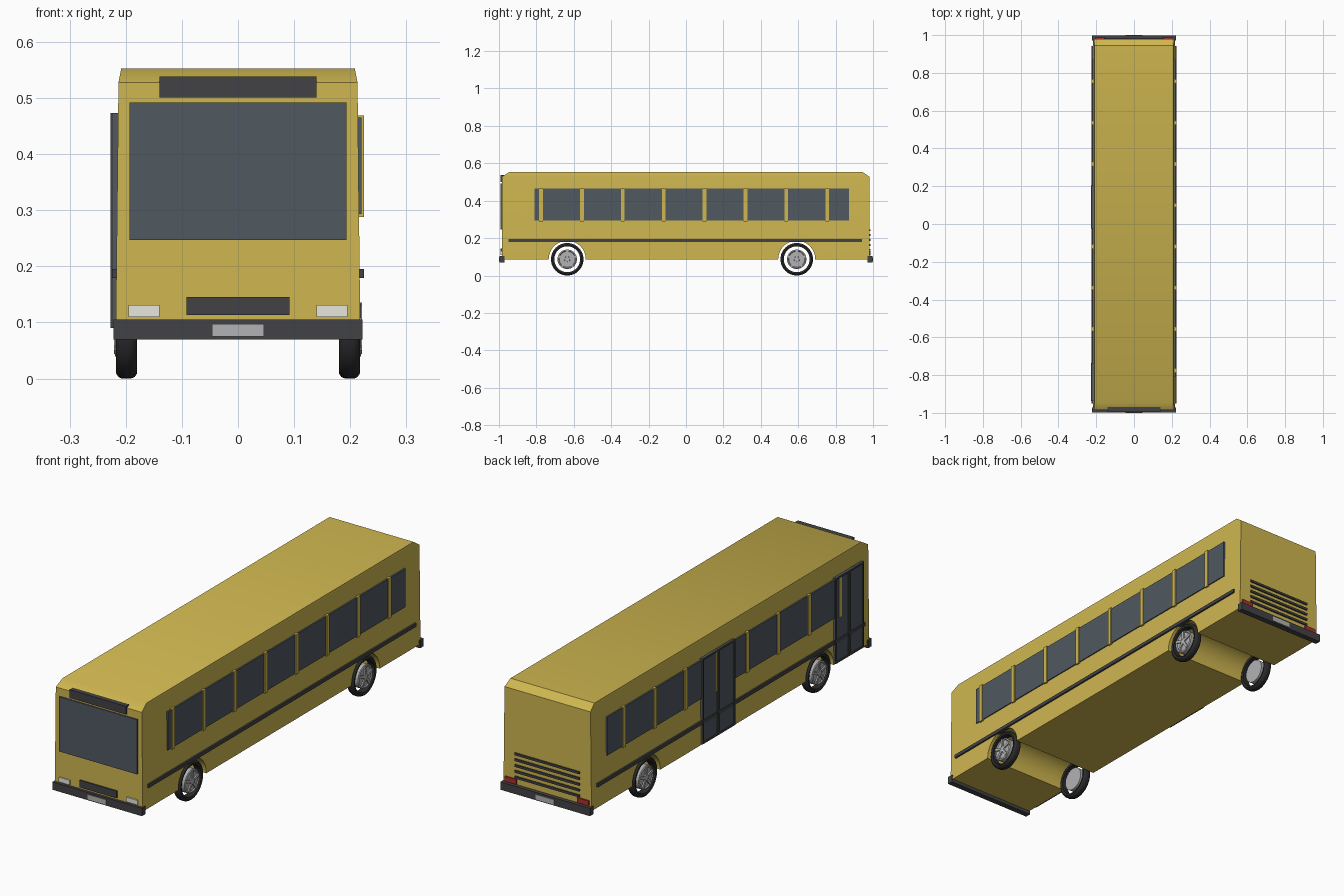
import bpy, bmesh, math
from mathutils import Matrix

if "Cube" in bpy.data.objects:
    bpy.data.objects.remove(bpy.data.objects["Cube"])


def material(name, r, g, b):
    m = bpy.data.materials.new(name)
    m.diffuse_color = (r, g, b, 1)
    m.use_nodes = True
    m.node_tree.nodes["Principled BSDF"].inputs["Base Color"].default_value = m.diffuse_color
    return m


YELLOW = material("yellow_paint", 0.62, 0.47, 0.08)
GLASS = material("tinted_glass", 0.08, 0.10, 0.12)
DARK = material("dark_trim", 0.055, 0.055, 0.06)
RUBBER = material("rubber", 0.025, 0.025, 0.025)
METAL = material("light_metal", 0.45, 0.45, 0.46)
LAMP = material("headlight_lens", 0.8, 0.8, 0.74)
RED = material("tail_lens", 0.4, 0.03, 0.03)


def finish(name, bm, mat):
    bmesh.ops.recalc_face_normals(bm, faces=bm.faces)
    mesh = bpy.data.meshes.new(name)
    bm.to_mesh(mesh)
    bm.free()
    mesh.materials.append(mat)
    ob = bpy.data.objects.new(name, mesh)
    bpy.context.collection.objects.link(ob)
    return ob


def box(name, x, y, z, mat):
    bm = bmesh.new()
    bmesh.ops.create_cube(bm, size=1)
    for v in bm.verts:
        v.co = [(r[0] + r[1]) / 2 + c * (r[1] - r[0]) for r, c in zip((x, y, z), v.co)]
    return finish(name, bm, mat)


def side_box(name, side, x0, x1, y, z, mat):
    return box(name, sorted((side * x0, side * x1)), y, z, mat)


def smooth(ob):
    bpy.ops.object.select_all(action='DESELECT')
    ob.select_set(True)
    bpy.context.view_layer.objects.active = ob
    bpy.ops.object.shade_smooth_by_angle(angle=math.radians(35))


def lathe(name, profile, closed, loc, side, mat, steps=40):
    """Spin (radius, x) points about the x axis."""
    bm = bmesh.new()
    vs = [bm.verts.new((side * x, 0, r)) for r, x in profile]
    pairs = list(zip(vs, vs[1:])) + ([(vs[-1], vs[0])] if closed else [])
    es = [bm.edges.new(p) for p in pairs]
    bmesh.ops.spin(bm, geom=vs + es, cent=(0, 0, 0), axis=(1, 0, 0),
                   angle=2 * math.pi, steps=steps)
    bmesh.ops.remove_doubles(bm, verts=bm.verts, dist=1e-5)
    bmesh.ops.translate(bm, verts=bm.verts, vec=loc)
    ob = finish(name, bm, mat)
    smooth(ob)
    return ob


AXLES = (("front", -0.635), ("rear", 0.592))
WHEEL_Z = 0.087
SIDES = (("left", -1), ("right", 1))

# Body shell: lofted rectangles, tapering in and chamfered at the roof
bm = bmesh.new()
rings = []
for hx, y0, y1, z in ((0.218, -0.985, 0.98, 0.085), (0.213, -0.985, 0.98, 0.528),
                      (0.208, -0.945, 0.945, 0.553)):
    rings.append([bm.verts.new(p) for p in
                  ((-hx, y0, z), (hx, y0, z), (hx, y1, z), (-hx, y1, z))])
for a, b in zip(rings, rings[1:]):
    for i in range(4):
        j = (i + 1) % 4
        bm.faces.new((a[i], a[j], b[j], b[i]))
bm.faces.new(rings[0])
bm.faces.new(rings[-1])
body = finish("body", bm, YELLOW)

# Wheel arches cut right through the body
for name, y in AXLES:
    bm = bmesh.new()
    bmesh.ops.create_cone(bm, cap_ends=True, segments=48, radius1=0.099, radius2=0.099, depth=0.6,
                          matrix=Matrix.Translation((0, y, WHEEL_Z)) @ Matrix.Rotation(math.pi / 2, 4, 'Y'))
    cutter = finish(name + "_arch_cutter", bm, YELLOW)
    cutter.hide_render = True
    mod = body.modifiers.new("arch", 'BOOLEAN')
    mod.operation, mod.solver, mod.object = 'DIFFERENCE', 'EXACT', cutter
    bpy.context.view_layer.objects.active = body
    bpy.ops.object.modifier_apply(modifier=mod.name)
    bpy.data.objects.remove(cutter)
smooth(body)

# Wheels: tyre ring, hub disc and five raised spokes
for axle, y in AXLES:
    for sname, s in SIDES:
        name = f"{axle}_{sname}"
        loc = (0, y, WHEEL_Z)
        lathe(name + "_tyre", [(0.069, 0.183), (0.078, 0.180), (0.084, 0.184), (0.087, 0.191),
                               (0.087, 0.207), (0.084, 0.213), (0.078, 0.217), (0.069, 0.214)],
              True, loc, s, RUBBER)
        lathe(name + "_hub", [(0, 0.185), (0.052, 0.185), (0.052, 0.216), (0.046, 0.219),
                              (0.042, 0.215), (0.016, 0.215), (0.013, 0.220), (0, 0.220)],
              False, loc, s, METAL)
        bm = bmesh.new()
        for k in range(5):
            m = (Matrix.Translation((s * 0.216, y, WHEEL_Z)) @ Matrix.Rotation(k * math.tau / 5, 4, 'X')
                 @ Matrix.Translation((0, 0, 0.03)) @ Matrix.Diagonal((0.010, 0.012, 0.038, 1)))
            bmesh.ops.create_cube(bm, size=1, matrix=m)
        finish(name + "_spokes", bm, METAL)

# Side windows, pillars and rub strip
for sname, s in SIDES:
    side_box(sname + "_window_band", s, 0.205, 0.2205, (-0.81, 0.872), (0.293, 0.465), GLASS)
    for i in range(8):
        y = -0.775 + i * 0.2186
        side_box(f"{sname}_window_pillar_{i + 1}", s, 0.205, 0.2245,
                 (y - 0.010, y + 0.010), (0.288, 0.469), YELLOW)
    side_box(sname + "_rub_strip", s, 0.205, 0.2245, (-0.95, 0.942), (0.179, 0.195), DARK)

# Double doors on the left side, with frame bars
for name, y0, y1 in (("front_door", -0.937, -0.735), ("middle_door", -0.025, 0.205)):
    mid = (y0 + y1) / 2
    box(name + "_leaves", (-0.223, -0.20), (y0, y1), (0.09, 0.473), GLASS)
    for tag, y in (("front_post", y0 + 0.004), ("centre_post", mid), ("rear_post", y1 - 0.004)):
        w = 0.008 if tag == "centre_post" else 0.004
        box(f"{name}_{tag}", (-0.227, -0.20), (y - w, y + w), (0.09, 0.473), DARK)
    for tag, z0, z1 in (("sill", 0.09, 0.098), ("header", 0.465, 0.473)):
        box(f"{name}_{tag}", (-0.227, -0.20), (y0, y1), (z0, z1), DARK)

# Front face
box("windscreen", (-0.193, 0.193), (-0.991, -0.975), (0.247, 0.492), GLASS)
box("destination_sign", (-0.14, 0.14), (-0.992, -0.96), (0.501, 0.538), DARK)
box("front_grille", (-0.092, 0.092), (-0.991, -0.975), (0.113, 0.145), DARK)

# Rear louvres
for i in range(5):
    z = 0.138 + i * 0.026
    box(f"rear_louvre_{i + 1}", (-0.16, 0.16), (0.97, 0.986), (z - 0.005, z + 0.005), DARK)

# Lamps, bumpers and blank plates
for sname, s in SIDES:
    side_box(sname + "_headlight", s, 0.14, 0.195, (-0.991, -0.975), (0.110, 0.131), LAMP)
    side_box(sname + "_tail_light", s, 0.15, 0.207, (0.97, 0.987), (0.108, 0.130), RED)
for name, s in (("front", -1), ("rear", 1)):
    box(name + "_bumper", (-0.222, 0.222), sorted((s * 0.971, s * 0.997)), (0.07, 0.105), DARK)
    box(name + "_plate", (-0.046, 0.046), sorted((s * 0.99, s * 1.0)), (0.075, 0.097), METAL)
